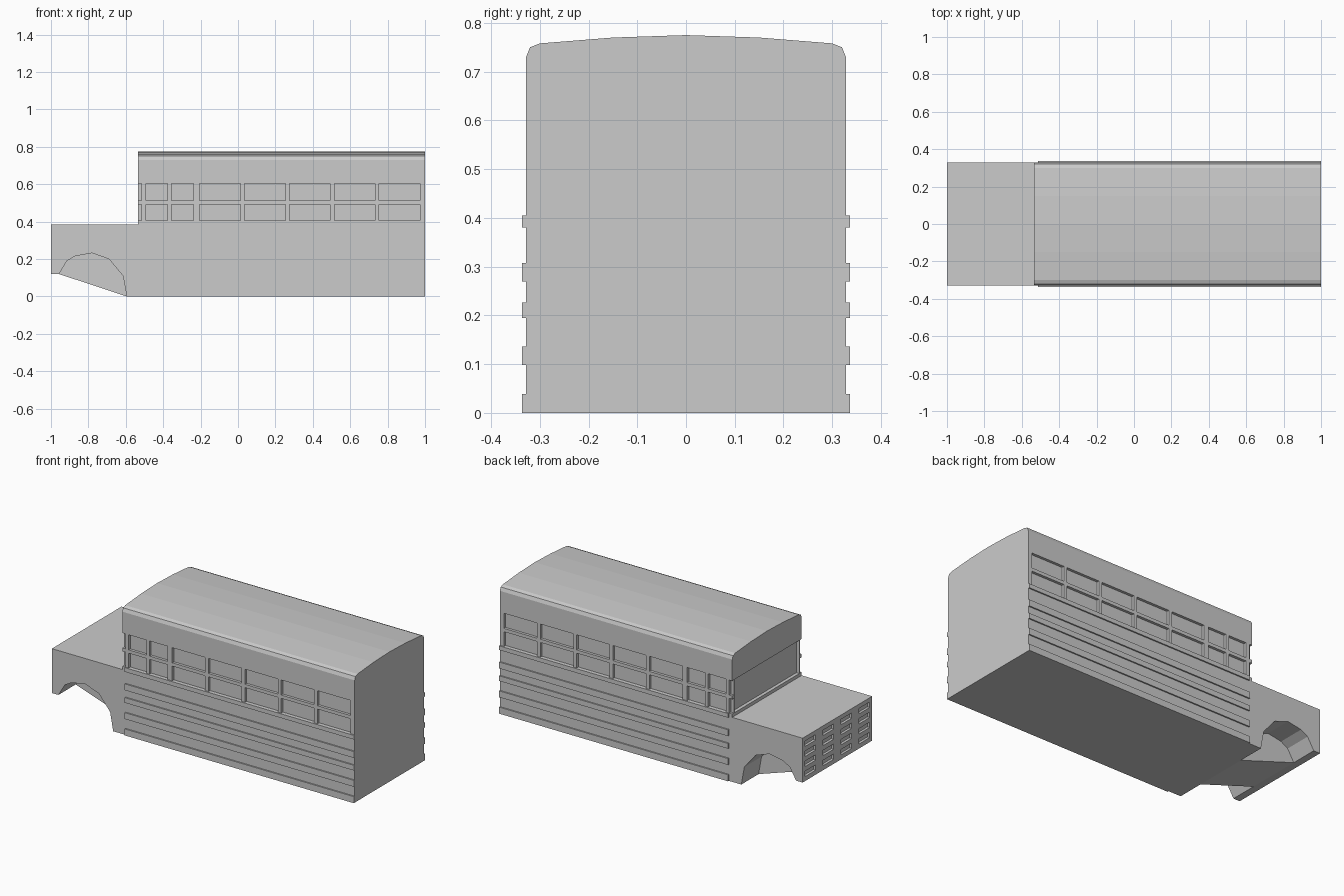
import bpy, bmesh
from mathutils import Vector

if "Cube" in bpy.data.objects:
    bpy.data.objects.remove(bpy.data.objects["Cube"])


def make_object(name, bm):
    bmesh.ops.recalc_face_normals(bm, faces=bm.faces[:])
    mesh = bpy.data.meshes.new(name)
    bm.to_mesh(mesh)
    bm.free()
    obj = bpy.data.objects.new(name, mesh)
    bpy.context.collection.objects.link(obj)
    return obj


def add_prism(bm, points, offset):
    face = bm.faces.new([bm.verts.new(p) for p in points])
    ext = bmesh.ops.extrude_face_region(bm, geom=[face], use_keep_orig=True)
    moved = [v for v in ext["geom"] if isinstance(v, bmesh.types.BMVert)]
    bmesh.ops.translate(bm, verts=moved, vec=Vector(offset))


def add_box(bm, x0, x1, y0, y1, z0, z1):
    add_prism(bm, [(x0, y0, z0), (x1, y0, z0), (x1, y1, z0), (x0, y1, z0)],
              (0, 0, z1 - z0))


def boolean(obj, other, operation):
    mod = obj.modifiers.new(operation.lower(), 'BOOLEAN')
    mod.object = other
    mod.operation = operation
    mod.solver = 'EXACT'
    bpy.context.view_layer.objects.active = obj
    bpy.ops.object.modifier_apply(modifier=mod.name)
    bpy.data.objects.remove(other)


W = 0.328          # half width of the body
FRONT = -0.535     # front of the cabin

# Cabin: cross-section with a shallow crowned roof
half = [(W, 0), (W, 0.73), (0.32, 0.75), (0.30, 0.758), (0.15, 0.77)]
section = half + [(0, 0.775)] + [(-y, z) for y, z in reversed(half)]
bm = bmesh.new()
add_prism(bm, [(FRONT, y, z) for y, z in section], (1 - FRONT, 0, 0))
body = make_object("bus_body", bm)

# Hood with a sloping underside
outline = [(-1, 0.385), (-1, 0.12), (-0.957, 0.12), (-0.595, 0),
           (FRONT, 0), (FRONT, 0.385)]
bm = bmesh.new()
add_prism(bm, [(x, -W, z) for x, z in outline], (0, 2 * W, 0))
hood = make_object("hood", bm)

# Wheel wells on both sides of the hood
arch = [(-0.957, -0.05), (-0.957, 0.12), (-0.915, 0.19), (-0.87, 0.216),
        (-0.78, 0.232), (-0.69, 0.2), (-0.615, 0.11), (-0.595, 0),
        (-0.595, -0.05)]
bm = bmesh.new()
for s in (-1, 1):
    add_prism(bm, [(x, s * 0.165, z) for x, z in arch], (0, s * 0.2, 0))
boolean(hood, make_object("wheel_wells", bm), 'DIFFERENCE')
boolean(body, hood, 'UNION')

# Recesses: two rows of side windows, windscreen and grille slots
bm = bmesh.new()
columns = [(-0.56, -0.515), (-0.493, -0.376), (-0.355, -0.237)]
columns += [(-0.205 + 0.24 * i, 0.013 + 0.24 * i) for i in range(5)]
for x0, x1 in columns:
    for z0, z1 in ((0.405, 0.493), (0.513, 0.603)):
        for s in (-1, 1):
            add_box(bm, x0, x1, s * 0.312, s * 0.36, z0, z1)
add_box(bm, -0.56, -0.515, -0.305, 0.305, 0.405, 0.603)
for y in (-0.255, -0.085, 0.085, 0.255):
    for row in range(4):
        z = 0.163 + 0.06 * row
        add_box(bm, -1.05, -0.985, y - 0.05, y + 0.05, z - 0.016, z + 0.016)
boolean(body, make_object("recesses", bm), 'DIFFERENCE')

# Rub rails along each side
bm = bmesh.new()
for z0, z1 in ((0, 0.039), (0.098, 0.136), (0.195, 0.226),
               (0.27, 0.308), (0.38, 0.405)):
    for s in (-1, 1):
        add_box(bm, -0.513, 1, s * (W - 0.004), s * 0.336, z0, z1)
make_object("side_rails", bm)
